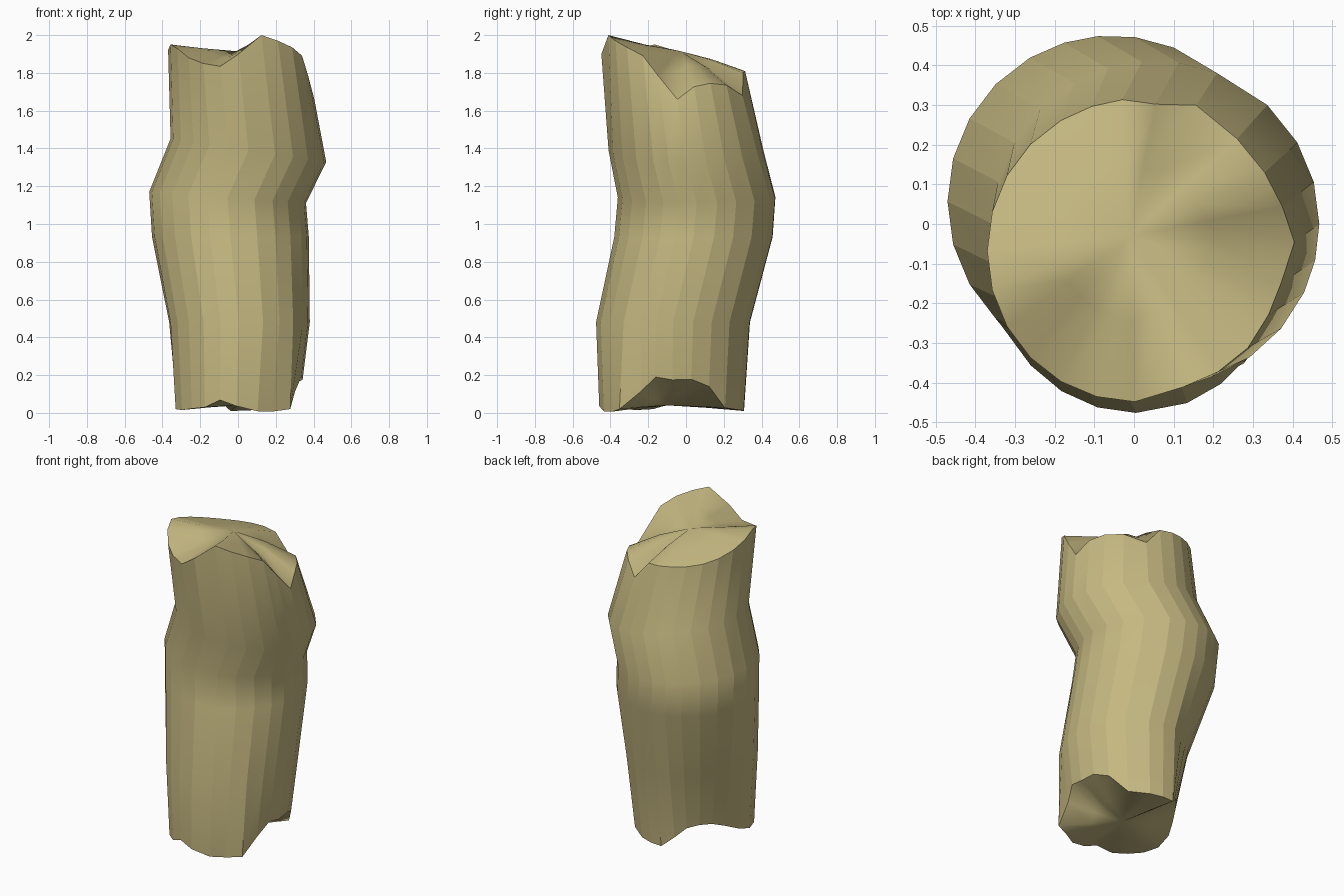
import bpy, bmesh
from math import radians, cos, sin

cube = bpy.data.objects.get("Cube")
if cube:
    bpy.data.objects.remove(cube, do_unlink=True)

# Uneven facets around the trunk, in degrees
ANGLES = [0, 15, 30, 47, 68, 82, 95, 107, 120, 135, 150, 165,
          180, 195, 210, 225, 240, 255, 270, 290, 305, 320, 335, 347]
SIDES = len(ANGLES)

# Trunk sections: height, tilt along x, centre x, centre y, radius x, radius y
SECTIONS = [
    (0.00, 0.00, -0.01, -0.075, 0.33, 0.383),
    (0.48, 0.00, 0.005, -0.068, 0.375, 0.408),
    (0.93, 0.00, -0.04, 0.04, 0.415, 0.42),
    (1.14, -0.07, -0.055, 0.057, 0.415, 0.418),
    (1.39, -0.15, 0.055, 0.0, 0.412, 0.41),
    (1.82, 0.00, 0.002, -0.068, 0.372, 0.38),
]

# Broken rims: angle, height
TOP_RIM = [(0, 1.66), (20, 1.75), (47, 1.735), (68, 1.68), (82, 1.8), (130, 1.83),
           (156, 1.87), (174, 1.91), (200, 1.96), (225, 1.88), (240, 1.85), (255, 1.835),
           (270, 1.9), (290, 2.0), (315, 1.95), (337, 1.885), (360, 1.66)]
BOTTOM_RIM = [(0, 0.175), (24, 0.18), (48, 0.02), (95, 0.01), (124, 0.13), (155, 0.12),
              (185, 0.04), (200, 0.01), (240, 0.03), (254, 0.07), (273, 0.03),
              (297, 0.0), (320, 0.02), (347, 0.19), (360, 0.175)]

# Worn foot: angle, radius factor (flat hollow at the back, spur at the front)
FOOT = [(0, 1), (95, 1), (107, 0.87), (120, 0.78), (135, 0.74), (150, 0.75),
        (165, 0.82), (180, 0.94), (195, 1), (305, 1), (320, 1.13), (335, 1), (360, 1)]
# Worn head: angle, radius factor
HEAD = [(0, 1), (47, 0.95), (68, 0.94), (82, 0.97), (95, 1), (270, 1),
        (290, 0.96), (320, 1), (360, 1)]


def lookup(table, angle):
    for (a0, v0), (a1, v1) in zip(table, table[1:]):
        if a0 <= angle <= a1:
            return v0 + (v1 - v0) * (angle - a0) / (a1 - a0)


def section_point(section, angle, scale=1.0):
    z, tilt, cx, cy, rx, ry = section
    c, s = cos(radians(angle)) * scale, sin(radians(angle)) * scale
    return cx + rx * c, cy + ry * s, z + tilt * rx * c


def rim_point(a, b, z):
    # Slide along the trunk wall to the broken height
    t = max(0.0, (z - a[2]) / (b[2] - a[2]))
    return a[0] + (b[0] - a[0]) * t, a[1] + (b[1] - a[1]) * t, z


def shin_point(angle):
    # The hollow fades out up the trunk
    return section_point(SECTIONS[1], angle, 0.75 + 0.25 * min(1.0, lookup(FOOT, angle)))


def foot_point(angle):
    low = section_point(SECTIONS[0], angle, lookup(FOOT, angle))
    return rim_point(low, shin_point(angle), lookup(BOTTOM_RIM, angle))


def head_point(angle):
    high = section_point(SECTIONS[-1], angle, lookup(HEAD, angle))
    return rim_point(high, section_point(SECTIONS[-2], angle), lookup(TOP_RIM, angle))


def add_cap(bm, rim, centre, flip):
    # Splintered end: a wavy inner ring around the middle
    middle = bm.verts.new(centre)
    inner = []
    for v in rim:
        p = middle.co.lerp(v.co, 0.5)
        p.z = middle.co.z + (v.co.z - middle.co.z) * 0.42
        inner.append(bm.verts.new(p))
    for i in range(SIDES):
        j = (i + 1) % SIDES
        for ring in ([rim[i], rim[j], inner[j], inner[i]], [inner[i], inner[j], middle]):
            bm.faces.new(ring[::-1] if flip else ring)


bm = bmesh.new()

# Trunk wall
rings = [[foot_point(a) for a in ANGLES], [shin_point(a) for a in ANGLES]]
rings += [[section_point(s, a) for a in ANGLES] for s in SECTIONS[2:-1]]
rings += [[head_point(a) for a in ANGLES]]
rings = [[bm.verts.new(p) for p in ring] for ring in rings]
for low, high in zip(rings, rings[1:]):
    for i in range(SIDES):
        j = (i + 1) % SIDES
        bm.faces.new((low[i], low[j], high[j], high[i]))

# Broken ends
add_cap(bm, rings[-1], (-0.01, -0.03, 1.915), False)
add_cap(bm, rings[0], (0.0, -0.1, 0.04), True)

# Smooth along the trunk, with crisp vertical facets and rims
for f in bm.faces:
    f.smooth = True
columns = [[ring[i] for ring in rings] for i in range(SIDES)]
sharp_lines = columns + [rings[0] + rings[0][:1], rings[-1] + rings[-1][:1]]
for line in sharp_lines:
    for a, b in zip(line, line[1:]):
        bm.edges.get((a, b)).smooth = False

mesh = bpy.data.meshes.new("log")
bm.to_mesh(mesh)
bm.free()
log = bpy.data.objects.new("log", mesh)
bpy.context.collection.objects.link(log)

# Dry wood colour
wood = bpy.data.materials.new("dry_wood")
wood.use_nodes = True
colour = (0.56, 0.48, 0.22, 1)
wood.diffuse_color = colour
wood.node_tree.nodes["Principled BSDF"].inputs["Base Color"].default_value = colour
mesh.materials.append(wood)
